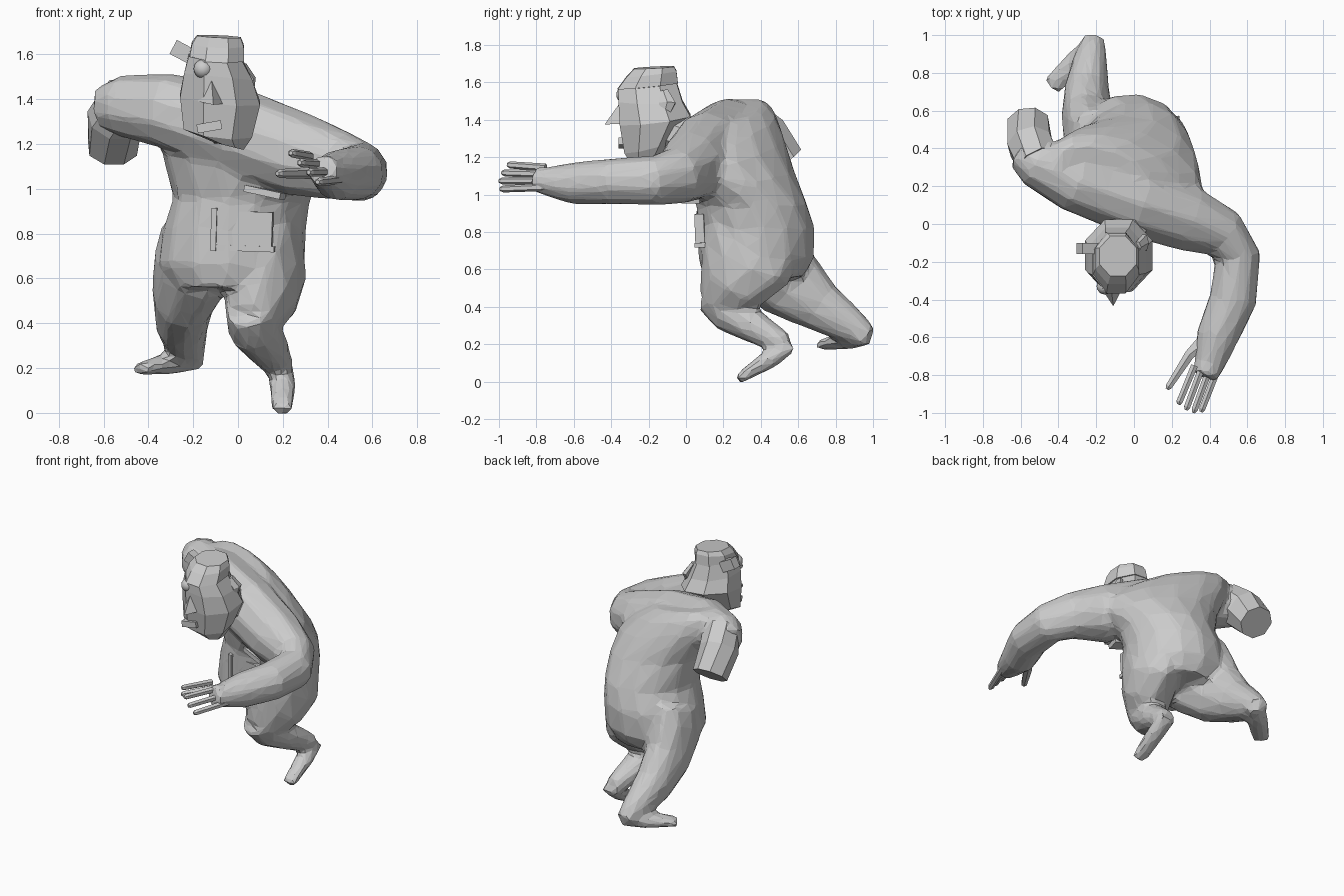
import bpy, bmesh, math
from mathutils import Vector, Matrix

Z = Vector((0, 0, 1))


def loft(bm, rings, sides):
    """Skin a closed surface through rings of (centre, half-axis a, half-axis b)."""
    loops = []
    for c, a, b in rings:
        loops.append([bm.verts.new(c + a * math.cos(t) + b * math.sin(t))
                      for t in [2 * math.pi * (i + .5) / sides for i in range(sides)]])
    for p, q in zip(loops, loops[1:]):
        for i in range(sides):
            j = (i + 1) % sides
            bm.faces.new((p[i], p[j], q[j], q[i]))
    bm.faces.new(loops[0][::-1])
    bm.faces.new(loops[-1])


def tube(bm, stations, sides=10, ref=Z):
    """Limb through stations (x, y, z, half width, half height)."""
    pts = [Vector(s[:3]) for s in stations]
    rings = []
    for i, s in enumerate(stations):
        t = (pts[min(i + 1, len(pts) - 1)] - pts[max(i - 1, 0)]).normalized()
        a = t.cross(ref).normalized()
        rings.append((pts[i], a * s[3], a.cross(t) * s[4]))
    loft(bm, rings, sides)


def stack(bm, stations, sides):
    """Stacked rings (x, y, z, rx, ry, yaw degrees, sideways slope, fore-aft slope)."""
    rings = []
    for x, y, z, rx, ry, yaw, slope, pitch in stations:
        w = math.radians(yaw)
        rings.append((Vector((x, y, z)),
                      Vector((math.cos(w), math.sin(w), slope)) * rx,
                      Vector((-math.sin(w), math.cos(w), pitch)) * ry))
    loft(bm, rings, sides)


def finish(name, bm):
    bmesh.ops.recalc_face_normals(bm, faces=bm.faces)
    me = bpy.data.meshes.new(name)
    bm.to_mesh(me)
    bm.free()
    ob = bpy.data.objects.new(name, me)
    bpy.context.collection.objects.link(ob)
    return ob


def box(name, loc, size, rot=(0, 0, 0)):
    bm = bmesh.new()
    bmesh.ops.create_cube(bm, size=1, matrix=Matrix.Diagonal((*size, 1)))
    ob = finish(name, bm)
    ob.location = loc
    ob.rotation_euler = [math.radians(r) for r in rot]
    return ob


# Body: torso, shoulders with arm, legs and feet fused into one low-poly skin
bm = bmesh.new()
stack(bm, [(-.03, .36, .56, .27, .27, -5, 0, 0),
           (-.03, .375, .66, .33, .31, -5, 0, 0),
           (-.015, .375, .82, .32, .315, -8, 0, 0),
           (.015, .35, .95, .305, .30, -13, -.04, 0),
           (.01, .285, 1.11, .36, .28, -21, -.15, 0),
           (-.04, .235, 1.26, .43, .26, -21, -.27, 0),
           (-.10, .24, 1.37, .38, .21, -21, -.29, 0),
           (-.16, .27, 1.45, .26, .13, -21, -.26, 0)], 14)
# shoulder line running into the outstretched arm
tube(bm, [(-.61, .38, 1.36, .09, .10),
          (-.52, .33, 1.37, .14, .14),
          (-.32, .23, 1.35, .17, .17),
          (0, .12, 1.25, .19, .20),
          (.28, .03, 1.15, .18, .19),
          (.47, -.05, 1.1, .14, .155),
          (.55, -.17, 1.075, .125, .135),
          (.525, -.4, 1.07, .13, .125),
          (.44, -.6, 1.06, .115, .115),
          (.40, -.74, 1.07, .085, .08),
          (.375, -.81, 1.085, .07, .07)])
# trailing leg, heel raised, and its foot
tube(bm, [(-.19, .37, .80, .15, .26),
          (-.20, .43, .66, .17, .26),
          (-.245, .56, .52, .14, .20),
          (-.25, .72, .40, .12, .14),
          (-.23, .88, .30, .09, .10),
          (-.21, .985, .245, .06, .05)])
tube(bm, [(-.18, .96, .25, .06, .06),
          (-.29, .87, .225, .07, .055),
          (-.44, .725, .195, .06, .03)], 8)
# leading leg: thigh, shin, foot
tube(bm, [(.13, .36, .78, .16, .27),
          (.13, .32, .64, .17, .27),
          (.10, .25, .53, .165, .21),
          (.055, .18, .41, .12, .12)])
tube(bm, [(.04, .12, .46, .10, .09),
          (.07, .23, .38, .12, .12),
          (.13, .37, .29, .10, .09),
          (.19, .53, .20, .065, .06)])
tube(bm, [(.19, .57, .19, .06, .03),
          (.20, .46, .13, .065, .055),
          (.195, .275, .01, .055, .03)], 8)
body = finish("body", bm)
m = body.modifiers.new("fuse", 'REMESH')
m.mode, m.voxel_size = 'VOXEL', .02
m = body.modifiers.new("relax", 'SMOOTH')
m.factor, m.iterations = .5, 6
m = body.modifiers.new("facets", 'DECIMATE')
m.ratio = .07

# Cut-off sleeve of the other arm
bm = bmesh.new()
tube(bm, [(-.50, .32, 1.40, .12, .12),
          (-.55, .42, 1.31, .125, .135),
          (-.56, .535, 1.175, .115, .11)], 8)
finish("sleeve_stump", bm)

# Hand: four fingers and a thumb
for i in range(4):
    f = i / 3
    base = Vector((.32 + .13 * f, -.75, 1.145 - .105 * f))
    tip = Vector((.235 + .12 * f, (-.955, -.985, -1, -.995)[i], 1.16 - .13 * f))
    bm = bmesh.new()
    tube(bm, [(*base, .021, .021), (*base.lerp(tip, .93), .019, .019), (*tip, .01, .01)], 6)
    finish(f"finger_{i + 1}", bm)
bm = bmesh.new()
tube(bm, [(.36, -.64, 1.07, .05, .03), (.295, -.69, 1.07, .03, .025),
          (.185, -.86, 1.068, .02, .02), (.175, -.875, 1.068, .01, .01)], 6)
finish("thumb", bm)

# Neck
bm = bmesh.new()
tube(bm, [(-.07, -.12, 1.35, .11, .11), (-.03, .10, 1.27, .15, .13)], 8)
finish("neck", bm)

# Blocky head, tilted sideways, with flat-topped cap
bm = bmesh.new()
stack(bm, [(-.04, -.22, 1.19, .07, .09, 0, -.25, 0),
           (-.09, -.20, 1.26, .165, .14, 0, -.12, .25),
           (-.08, -.165, 1.40, .193, .205, 0, -.1, .12),
           (-.088, -.19, 1.50, .165, .185, 0, -.1, 0),
           (-.10, -.205, 1.585, .13, .168, 0, -.1, .1)], 8)
finish("head", bm)
bm = bmesh.new()
stack(bm, [(-.095, -.205, 1.58, .133, .175, 0, -.05, .1),
           (-.09, -.185, 1.645, .125, .145, 0, -.05, .12),
           (-.085, -.17, 1.68, .105, .115, 0, -.05, .05)], 8)
finish("cap", bm)

# Nose wedge
bm = bmesh.new()
v = [bm.verts.new(p) for p in [(-.12, -.34, 1.51), (-.18, -.33, 1.39), (-.055, -.33, 1.38),
                               (-.11, -.435, 1.375)]]
for f in ((0, 1, 3), (0, 3, 2), (1, 2, 3), (0, 2, 1)):
    bm.faces.new([v[i] for i in f])
finish("nose", bm)

# Eye
bm = bmesh.new()
bmesh.ops.create_uvsphere(bm, u_segments=16, v_segments=10, radius=.043,
                          matrix=Matrix.Translation((-.155, -.33, 1.535)))
for f in bm.faces:
    f.smooth = True
finish("eye", bm)

# Mouth, side clip, ear
box("mouth", (-.128, -.335, 1.277), (.11, .05, .04), (0, -10, 0))
box("side_clip", (-.245, -.13, 1.61), (.10, .06, .07), (0, 28, 0))
bm = bmesh.new()
tube(bm, [(.02, -.12, 1.55, .03, .02), (.055, -.10, 1.49, .05, .025),
          (.05, -.12, 1.42, .03, .02)], 6, Vector((1, 0, 0)))
finish("ear", bm)

# Pocket panel and its rim on the belly, slit on the chest
box("pocket", (.03, .085, .82), (.25, .05, .16), (2, 2, -6))
for x, z, sx, sz in ((-.105, .82, .025, .19), (.03, .735, .27, .025)):
    box("pocket_rim", (x, .10, z), (sx, .08, sz), (2, 2, -6))
box("chest_flap", (.12, .045, .985), (.17, .10, .03), (0, 12, -15))
